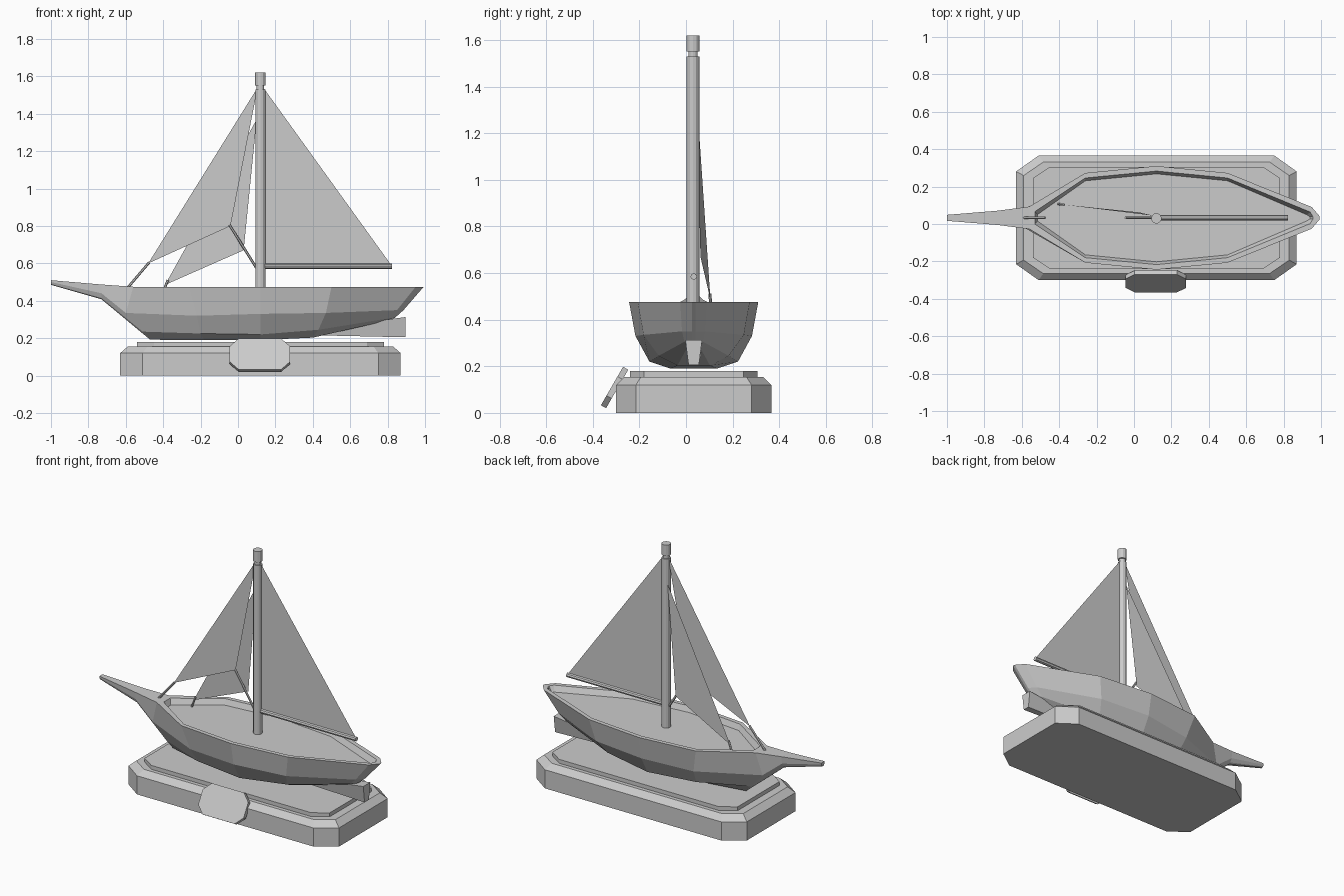
import bpy, bmesh
from mathutils import Vector

if "Cube" in bpy.data.objects:
    bpy.data.objects.remove(bpy.data.objects["Cube"])

CY = 0.033  # centre line of the boat


def finish(name, bm):
    bmesh.ops.recalc_face_normals(bm, faces=bm.faces)
    me = bpy.data.meshes.new(name)
    bm.to_mesh(me)
    bm.free()
    ob = bpy.data.objects.new(name, me)
    bpy.context.collection.objects.link(ob)
    return ob


def bridge(bm, a, b):
    n = len(a)
    for i in range(n):
        j = (i + 1) % n
        bm.faces.new((a[i], a[j], b[j], b[i]))


def loft(name, rings):
    bm = bmesh.new()
    vs = [[bm.verts.new(p) for p in r] for r in rings]
    for a, b in zip(vs, vs[1:]):
        bridge(bm, a, b)
    bm.faces.new(vs[0])
    bm.faces.new(vs[-1])
    return finish(name, bm)


def octagon(cx, cy, hx, hy, kx, ky):
    q = [(hx, hy - ky), (hx - kx, hy), (kx - hx, hy), (-hx, hy - ky),
         (-hx, ky - hy), (kx - hx, -hy), (hx - kx, -hy), (hx, ky - hy)]
    return [(cx + x, cy + y) for x, y in q]


def rod(name, a, b, r, sides=8):
    a, b = Vector(a), Vector(b)
    bpy.ops.mesh.primitive_cylinder_add(vertices=sides, radius=r, depth=(b - a).length, location=(a + b) / 2)
    ob = bpy.context.object
    ob.name = name
    ob.rotation_euler = (b - a).to_track_quat('Z', 'Y').to_euler()
    return ob


def sail(name, pts):
    bm = bmesh.new()
    bm.faces.new([bm.verts.new(p) for p in pts])
    return finish(name, bm)


# Stepped display base with cut corners
levels = [(0.75, 0.333, 0.12, 0.085, 0), (0.75, 0.333, 0.12, 0.085, 0.12),
          (0.71, 0.298, 0.105, 0.072, 0.155), (0.66, 0.273, 0.09, 0.06, 0.155),
          (0.66, 0.273, 0.09, 0.06, 0.18)]
loft("base", [[(x, y, z) for x, y in octagon(0.12, CY, hx, hy, kx, ky)]
              for hx, hy, kx, ky, z in levels])

# Tilted plaque
low, high = Vector((0, -0.365, 0.033)), Vector((0, -0.27, 0.198))
mid, up = (low + high) / 2, (high - low).normalized()
thick = Vector((0, 0.022, -0.013))
face = [mid + up * v + Vector((u, 0, 0)) for u, v in octagon(0.117, 0, 0.162, (high - low).length / 2, 0.048, 0.048)]
loft("plaque", [face, [p + thick for p in face]])

# Hull stations, bow to stern: rim, chine, bilge, bottom as (x, half width, z)
stations = [
    [(-1.0, .016, .51), (-1.0, .016, .50), (-1.0, .012, .49), (-1.0, .006, .485)],
    [(-.73, .038, .487), (-.73, .032, .44), (-.73, .02, .415), (-.73, .01, .408)],
    [(-.56, .06, .475), (-.60, .045, .335), (-.51, .035, .235), (-.47, .025, .192)],
    [(-.26, .24, .475), (-.22, .205, .32), (-.20, .15, .225), (-.18, .07, .19)],
    [(.12, .277, .475), (.12, .25, .33), (.12, .19, .22), (.12, .10, .19)],
    [(.50, .24, .475), (.47, .215, .335), (.43, .15, .245), (.40, .07, .203)],
    [(.95, .058, .475), (.85, .05, .35), (.80, .04, .305), (.76, .025, .285)],
    [(.993, .008, .475), (.885, .008, .35), (.84, .008, .31), (.80, .008, .292)],
]
bm = bmesh.new()
rings = []
for st in stations:
    pts = [(x, CY + w, z) for x, w, z in st] + [(x, CY - w, z) for x, w, z in reversed(st)]
    rings.append([bm.verts.new(p) for p in pts])
for k, (a, b) in enumerate(zip(rings, rings[1:])):
    for i in range(7):
        bm.faces.new((a[i], a[i + 1], b[i + 1], b[i]))
    if k < 2:  # solid top on the bowsprit
        bm.faces.new((a[7], a[0], b[0], b[7]))
bm.faces.new(rings[0])
bm.faces.new(rings[-1])


# Rim, inner wall and sunken deck
def inner_loop(inset, x0, x1, z):
    half = []
    for st in stations[2:]:
        x, w, _ = st[0]
        half.append((min(max(x, x0), x1), max(w - inset, 0.006), z))
    half[-2] = (x1 - 0.015, max(0.058 - inset, 0.014), z)
    return [bm.verts.new((x, CY + w, z)) for x, w, z in half] + \
           [bm.verts.new((x, CY - w, z)) for x, w, z in reversed(half)]


outer = [r[0] for r in rings[2:]] + [r[7] for r in reversed(rings[2:])]
rim_in = inner_loop(0.027, -0.53, 0.957, 0.475)
deck = inner_loop(0.042, -0.515, 0.94, 0.44)
bridge(bm, outer, rim_in)
bridge(bm, rim_in, deck)
bm.faces.new(deck)
finish("hull", bm)


# Rudder fin under the stern
def fin(x, top, bot, wt, wb):
    return [(x, CY - wt, top), (x, CY + wt, top), (x, CY + wb, bot), (x, CY - wb, bot)]


loft("rudder", [fin(0.44, 0.25, 0.215, 0.03, 0.015), fin(0.895, 0.313, 0.205, 0.036, 0.022)])

# Mast with cap, and boom
rod("mast", (.12, CY - .003, .435), (.12, CY - .003, 1.53), .027, 12)
rod("mast_neck", (.12, CY - .003, 1.52), (.12, CY - .003, 1.56), .02, 12)
rod("mast_cap", (.12, CY - .003, 1.55), (.12, CY - .003, 1.62), .028, 12)
rod("boom", (.12, CY, .585), (.823, CY, .585), .014, 8)

# Sails
sail("main_sail", [(.135, CY, 1.54), (.135, CY, .59), (.82, CY, .59)])
sail("outer_jib", [(.105, CY, 1.54), (-.48, CY, .60), (-.04, CY, .80)])
sail("inner_jib", [(.10, .045, 1.37), (-.39, .105, .485), (.03, .062, .67)])

# Rigging lines
rod("outer_stay", (-.59, CY, .47), (-.475, CY, .605), .007, 6)
rod("inner_stay", (-.405, .107, .435), (-.375, .103, .51), .007, 6)
rod("jib_sheet", (-.045, CY, .805), (.105, CY, .565), .007, 6)
